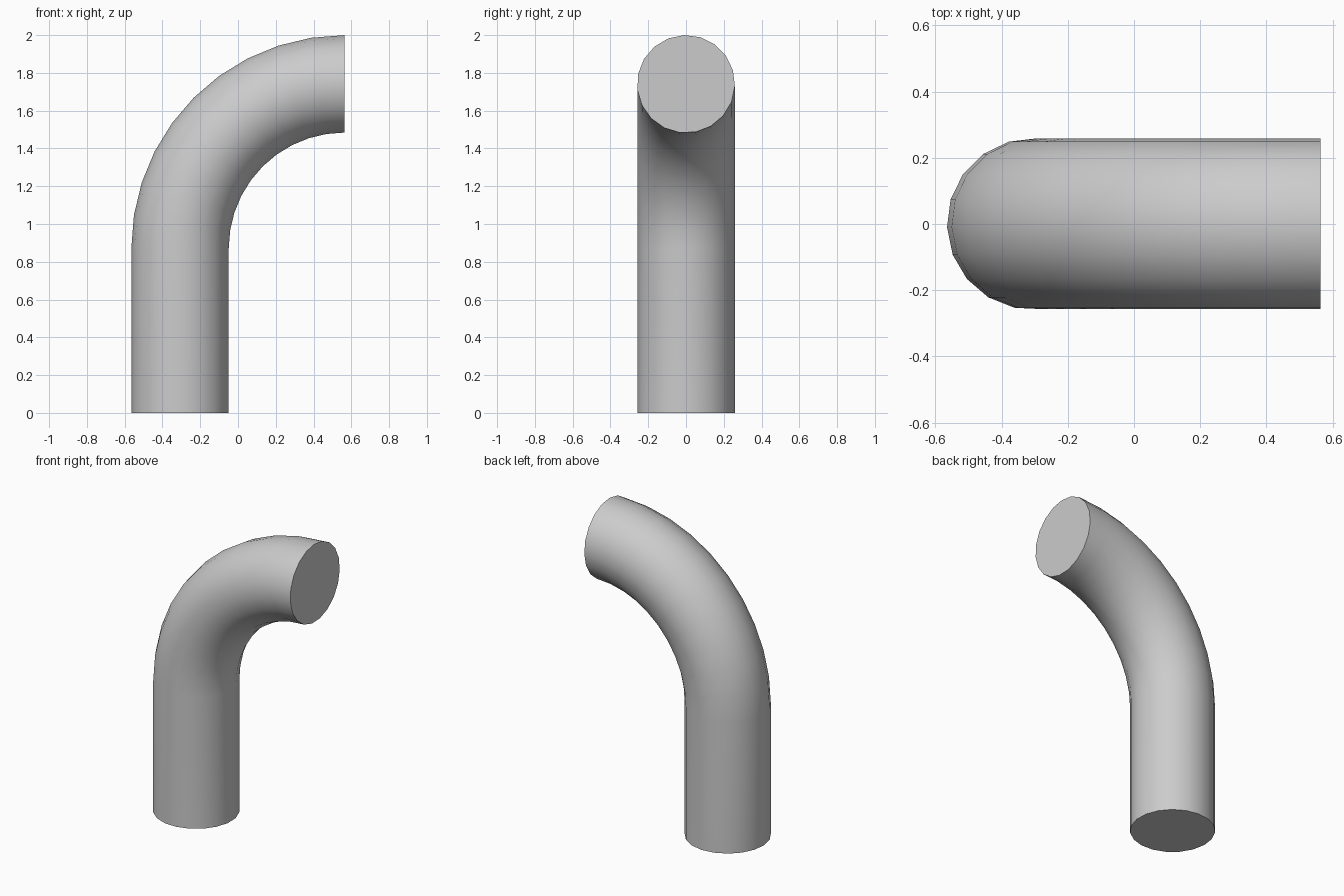
import bpy
import bmesh
from math import radians
from mathutils import Matrix, Vector

cube = bpy.data.objects.get("Cube")
if cube:
    bpy.data.objects.remove(cube, do_unlink=True)

SIDES = 19
OUTER, INNER = 0.259, 0.175
BEND_RADIUS = 0.87
BEND_STEPS = 10
LEG_X = -0.306
BEND_CENTRE = Vector((LEG_X + BEND_RADIUS, 0, 0.871))

grey = bpy.data.materials.new("pipe_grey")
grey.use_nodes = True
colour = (0.6, 0.6, 0.6, 1)
grey.diffuse_color = colour
grey.node_tree.nodes["Principled BSDF"].inputs["Base Color"].default_value = colour


def extrude_ring(bm, edges):
    """Extrude a loop of edges in place; return the new edges and vertices."""
    geom = bmesh.ops.extrude_edge_only(bm, edges=edges)["geom"]
    return ([g for g in geom if isinstance(g, bmesh.types.BMEdge)
             and not any(e is g for e in edges) and len(g.link_faces) == 1],
            [g for g in geom if isinstance(g, bmesh.types.BMVert)])


def sweep_wall(bm, radius):
    """One wall of the pipe: a straight leg, then a quarter bend."""
    place = Matrix.Translation((LEG_X, 0, 0)) @ Matrix.Rotation(radians(180 - 12.1), 4, "Z")
    verts = bmesh.ops.create_circle(bm, segments=SIDES, radius=radius, matrix=place)["verts"]
    start = list({e for v in verts for e in v.link_edges})
    ring, verts = extrude_ring(bm, start)
    bmesh.ops.translate(bm, verts=verts, vec=(0, 0, BEND_CENTRE.z))
    turn = Matrix.Rotation(radians(90 / BEND_STEPS), 3, "Y")
    for _ in range(BEND_STEPS):
        ring, verts = extrude_ring(bm, ring)
        bmesh.ops.rotate(bm, verts=verts, cent=BEND_CENTRE, matrix=turn)
    return start, ring


# Hollow pipe: outer and inner walls joined by flat rims
bm = bmesh.new()
outer_start, outer_end = sweep_wall(bm, OUTER)
inner_start, inner_end = sweep_wall(bm, INNER)
bmesh.ops.bridge_loops(bm, edges=outer_start + inner_start)
bmesh.ops.bridge_loops(bm, edges=outer_end + inner_end)
bmesh.ops.recalc_face_normals(bm, faces=bm.faces)

mesh = bpy.data.meshes.new("bent_pipe")
bm.to_mesh(mesh)
bm.free()
mesh.materials.append(grey)
pipe = bpy.data.objects.new("bent_pipe", mesh)
bpy.context.collection.objects.link(pipe)

# Smooth walls, sharp rims
bpy.ops.object.select_all(action="DESELECT")
pipe.select_set(True)
bpy.context.view_layer.objects.active = pipe
bpy.ops.object.shade_smooth_by_angle(angle=radians(40))
